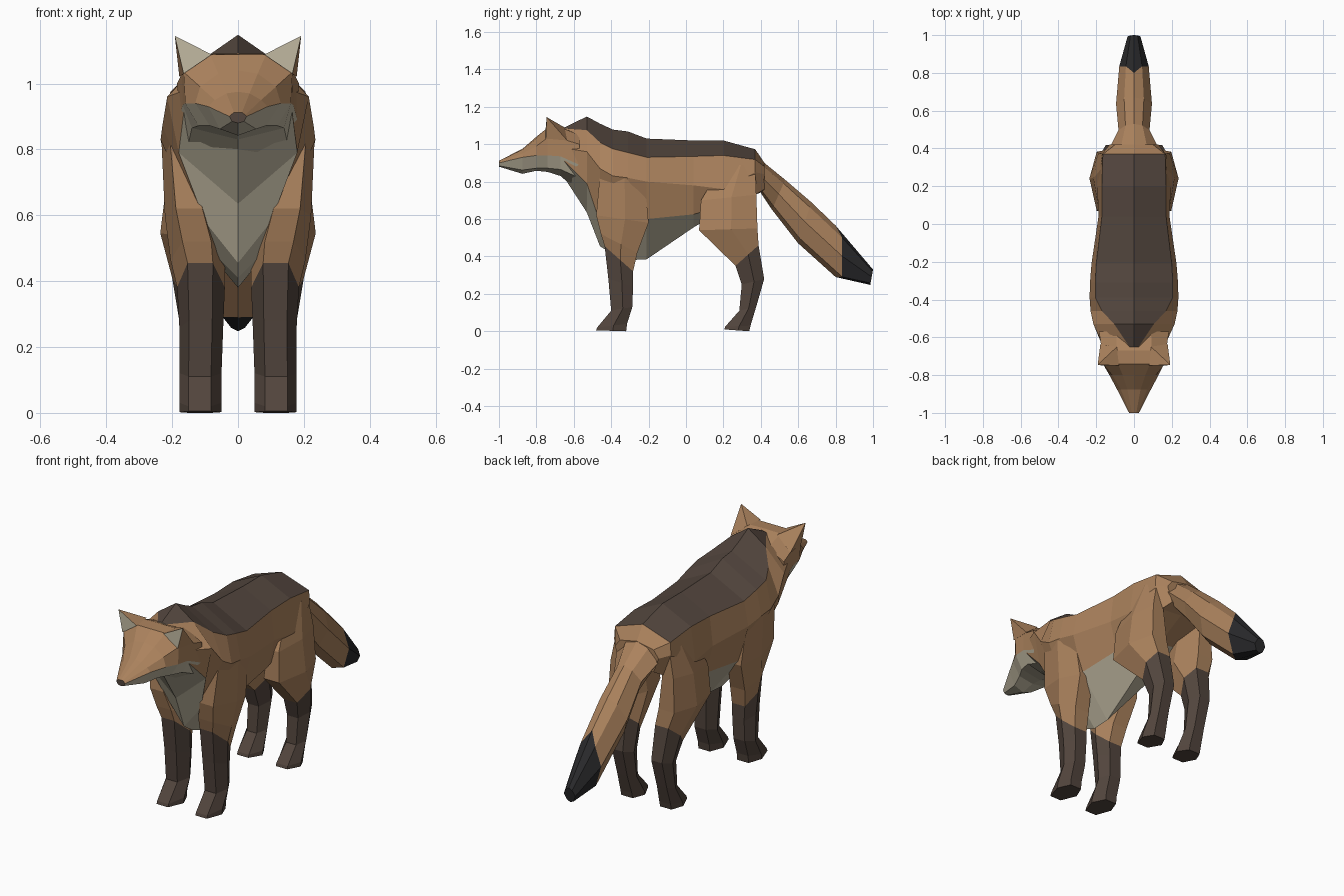
import bpy, bmesh

if "Cube" in bpy.data.objects:
    bpy.data.objects.remove(bpy.data.objects["Cube"])


def material(name, rgb):
    m = bpy.data.materials.new(name)
    m.diffuse_color = (*rgb, 1)
    m.use_nodes = True
    m.node_tree.nodes["Principled BSDF"].inputs["Base Color"].default_value = m.diffuse_color
    return m


MATS = [material("russet_fur", (0.41, 0.225, 0.11)),
        material("dark_brown_fur", (0.085, 0.06, 0.047)),
        material("cream_fur", (0.52, 0.47, 0.35)),
        material("black_fur", (0.022, 0.022, 0.024))]
RUSSET, DARK, CREAM, BLACK = range(4)


def finish(name, bm, mirror=False):
    bmesh.ops.recalc_face_normals(bm, faces=bm.faces)
    me = bpy.data.meshes.new(name)
    bm.to_mesh(me)
    bm.free()
    ob = bpy.data.objects.new(name, me)
    bpy.context.collection.objects.link(ob)
    for m in MATS:
        me.materials.append(m)
    if mirror:
        ob.modifiers.new("mirror", 'MIRROR').use_mirror_merge = False
    return ob


def loft(name, rings, colour, caps, mirror=False):
    """Skin closed rings; colour(segment, strip) picks the material."""
    bm = bmesh.new()
    vs = [[bm.verts.new(p) for p in r] for r in rings]
    n = len(rings[0])
    for i in range(len(vs) - 1):
        for j in range(n):
            k = (j + 1) % n
            f = bm.faces.new((vs[i][j], vs[i][k], vs[i + 1][k], vs[i + 1][j]))
            f.material_index = colour(i, j)
    for r, c in zip((vs[0], vs[-1]), caps):
        bm.faces.new(r).material_index = c
    return finish(name, bm, mirror)


def sym_ring(half):
    """Half ring from top centre to bottom centre, completed on the -x side."""
    return half + [(-x, y, z) for x, y, z in half[-2:0:-1]]


def section(s):
    """y, top z, (x, z) pairs down the side, bottom z."""
    y, top, *mid, low = s
    pts = [(0, y, top)] + [(mid[k], y, mid[k + 1]) for k in range(0, len(mid), 2)]
    return sym_ring(pts + [(0, y, low)])


# Torso and neck: ridge, back edge, flank, belly edge, keel
torso = [
    (-0.65, 1.09, .025, 1.085, .16, .98, .165, .91, .82),
    (-0.53, 1.148, .105, 1.075, .215, .96, .18, .79, .635),
    (-0.46, 1.11, .17, 1.01, .23, .87, .10, .58, .455),
    (-0.39, 1.078, .205, .975, .235, .83, .09, .50, .41),
    (-0.31, 1.068, .205, .955, .233, .82, .10, .50, .38),
    (-0.21, 1.03, .20, .93, .225, .80, .17, .60, .385),
    (0.04, 1.02, .17, .935, .188, .78, .15, .625, .555),
    (0.20, 1.02, .17, .94, .195, .76, .13, .67, .65),
    (0.37, .973, .165, .918, .17, .85, .13, .73, .74),
    (0.42, .90, .10, .88, .13, .84, .10, .76, .75),
]


def torso_colour(i, j):
    strip = min(j, 7 - j)
    if strip == 0:
        return DARK if i < 8 else RUSSET
    return CREAM if strip == 3 and i < 7 else RUSSET


loft("torso", [section(s) for s in torso], torso_colour, (CREAM, RUSSET))

# Head: crown, brow, temple, cheek, jaw, chin
head = [
    (-1.00, .912, .012, .912, .022, .905, .026, .90, .018, .885, .88),
    (-0.875, .975, .035, .97, .07, .95, .09, .93, .055, .862, .842),
    (-0.80, 1.04, .06, 1.03, .115, .99, .13, .94, .085, .872, .858),
    (-0.74, 1.088, .085, 1.088, .165, 1.035, .16, .94, .12, .872, .852),
    (-0.67, 1.092, .095, 1.09, .17, 1.03, .168, .935, .14, .865, .83),
    (-0.57, 1.06, .09, 1.05, .185, 1.0, .18, .89, .15, .82, .74),
]
loft("head", [section(s) for s in head],
     lambda i, j: CREAM if min(j, 9 - j) >= 3 else RUSSET, (DARK, RUSSET))

# Nose tip plate
bm = bmesh.new()
nose = [bm.verts.new(p) for p in
        ((0, -1.0, .91), (.022, -.996, .895), (0, -1.0, .882), (-.022, -.996, .895))]
bm.faces.new(nose).material_index = DARK
finish("nose", bm)

# Ears: wedge with a pale front
bm = bmesh.new()
tip, inn, out, b_in, b_out = [bm.verts.new(p) for p in (
    (.192, -.745, 1.145), (.08, -.75, 1.088), (.165, -.75, 1.03),
    (.09, -.65, 1.09), (.178, -.635, 1.02))]
bm.faces.new((tip, inn, out)).material_index = CREAM
for f in ((tip, out, b_out), (tip, b_out, b_in), (tip, b_in, inn), (inn, b_in, b_out, out)):
    bm.faces.new(f).material_index = RUSSET
finish("ears", bm, mirror=True)


def leg_ring(s):
    """Six-sided ring: front z, back z, inner x, outer x, front y, back y."""
    zf, zb, xi, xo, yf, yb = s
    a, b = xi + (xo - xi) * .25, xi + (xo - xi) * .78
    ym, zm = yf + (yb - yf) * .55, zf + (zb - zf) * .55
    return [(a, yf, zf), (b, yf, zf), (xo, ym, zm), (b, yb, zb), (a, yb, zb), (xi, ym, zm)]


def legs(name, stations, dark_until):
    loft(name, [leg_ring(s) for s in stations],
         lambda i, j: DARK if i < dark_until else RUSSET, (DARK, RUSSET), mirror=True)


# Front legs, paw to shoulder
legs("front_legs", [
    (.005, 0, .05, .178, -.48, -.32),
    (.02, .04, .05, .178, -.475, -.315),
    (.11, .13, .05, .178, -.40, -.287),
    (.28, .24, .045, .178, -.415, -.283),
    (.455, .32, .04, .185, -.435, -.283),
    (.52, .42, .04, .205, -.455, -.26),
    (.62, .58, .07, .222, -.48, -.20),
    (.84, .80, .12, .232, -.46, -.22)], 4)

# Hind legs, paw to hip
legs("hind_legs", [
    (.01, 0, .05, .178, .205, .338),
    (.025, .03, .05, .178, .21, .345),
    (.11, .13, .06, .172, .285, .375),
    (.25, .28, .055, .176, .298, .418),
    (.35, .46, .05, .20, .265, .388),
    (.54, .55, .06, .236, .07, .382),
    (.70, .73, .09, .215, .08, .376),
    (.90, .88, .11, .172, .20, .37)], 4)


def tail_ring(s):
    """Top y z, bottom y z, half width, side shift along the tail."""
    yt, zt, yb, zb, w, sh = s

    def at(x, t):
        return (x, yt + (yb - yt) * t + sh, zt + (zb - zt) * t - sh * .9)
    return sym_ring([(0, yt, zt), at(w * .55, .12), at(w, .48), at(w * .6, .88), (0, yb, zb)])


# Tail with a black tip
tail = [
    (.37, .94, .40, .74, .14, 0),
    (.53, .81, .46, .65, .082, 0),
    (.67, .69, .60, .47, .095, 0),
    (.80, .565, .80, .29, .078, .035),
    (1.0, .33, .985, .248, .034, 0),
]
loft("tail", [tail_ring(s) for s in tail],
     lambda i, j: BLACK if i == 3 else RUSSET, (RUSSET, BLACK))
